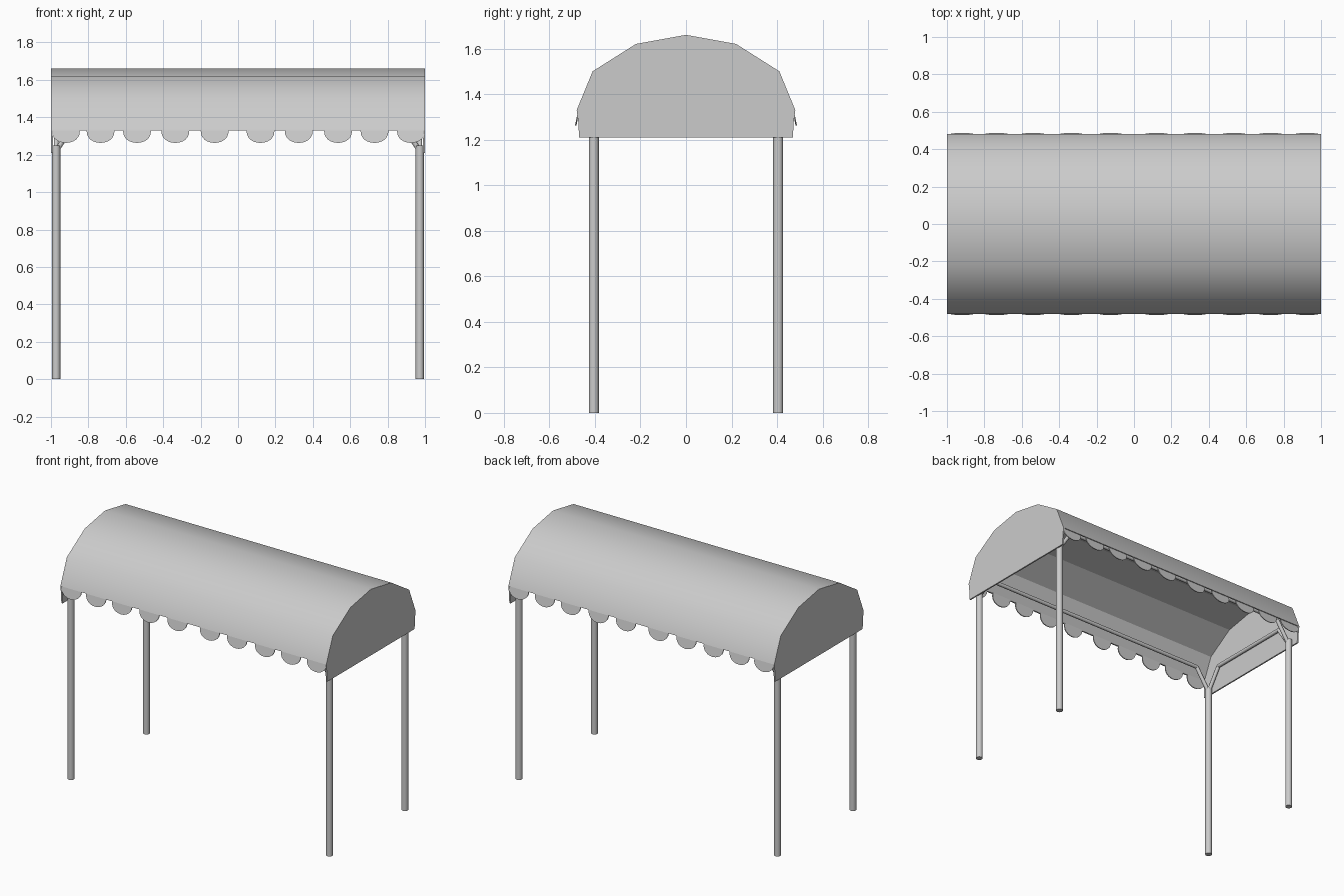
import bpy
import bmesh
from math import cos, sin, pi
from mathutils import Vector

cube = bpy.data.objects.get("Cube")
if cube:
    bpy.data.objects.remove(cube)

GREY = (0.6, 0.6, 0.6, 1)
grey = bpy.data.materials.new("plain grey")
grey.use_nodes = True
grey.diffuse_color = GREY
grey.node_tree.nodes["Principled BSDF"].inputs["Base Color"].default_value = GREY


def finish(name, bm):
    mesh = bpy.data.meshes.new(name)
    bm.to_mesh(mesh)
    bm.free()
    mesh.materials.append(grey)
    obj = bpy.data.objects.new(name, mesh)
    bpy.context.collection.objects.link(obj)
    return obj


def plate(name, outline, offset):
    """Flat outline thickened by an offset vector."""
    bm = bmesh.new()
    face = bm.faces.new([bm.verts.new(p) for p in outline])
    top = bmesh.ops.extrude_face_region(bm, geom=[face], use_keep_orig=True)["geom"]
    bmesh.ops.translate(bm, vec=offset, verts=[v for v in top if isinstance(v, bmesh.types.BMVert)])
    bmesh.ops.recalc_face_normals(bm, faces=bm.faces)
    return finish(name, bm)


def tube(name, start, end, radius, sides=12):
    start, end = Vector(start), Vector(end)
    axis = end - start
    bm = bmesh.new()
    bmesh.ops.create_cone(bm, cap_ends=True, segments=sides, radius1=radius,
                          radius2=radius, depth=axis.length)
    turn = axis.to_track_quat("Z", "Y").to_matrix().to_4x4()
    turn.translation = (start + end) / 2
    bm.transform(turn)
    for f in bm.faces:
        f.smooth = len(f.verts) == 4
    for e in bm.edges:
        e.smooth = all(len(f.verts) == 4 for f in e.link_faces)
    return finish(name, bm)


# Arched canopy: smooth outer skin, faceted lining
half = [(0.48, 1.33), (0.41, 1.50), (0.22, 1.62)]
arch = [(-y, z) for y, z in half] + [(0, 1.66)] + half[::-1]
lining = [(y * 0.98, z - 0.012 * (z > 1.4)) for y, z in arch]
bm = bmesh.new()
skins = []
for points in (arch, lining):
    skins.append([[bm.verts.new((x, y, z)) for x in (-1, 1)] for y, z in points])
for skin in skins:
    for a, b in zip(skin, skin[1:]):
        bm.faces.new((a[0], a[1], b[1], b[0])).smooth = skin is skins[0]
outer, inner = skins
for i in (0, -1):
    bm.faces.new((outer[i][0], outer[i][1], inner[i][1], inner[i][0]))
for s in (0, 1):
    for i in range(len(arch) - 1):
        bm.faces.new((outer[i][s], outer[i + 1][s], inner[i + 1][s], inner[i][s]))
bmesh.ops.recalc_face_normals(bm, faces=bm.faces)
for e in bm.edges:
    e.smooth = all(f.smooth for f in e.link_faces)
finish("canopy", bm)

# End panels hanging below the eaves
panel = [(-0.47, 1.21), (-0.472, 1.27)] + arch + [(0.472, 1.27), (0.47, 1.21)]
for side, s in (("left", 1), ("right", -1)):
    plate(side + "_end_panel", [(s, y, z) for y, z in panel], (-s * 0.01, 0, 0))

# Scalloped valance, flaring outwards along both eaves
centres = (-0.92, -0.735, -0.54, -0.335, -0.125, 0.12, 0.325, 0.535, 0.73, 0.925)
for side, s in (("front", -1), ("back", 1)):
    for n, cx in enumerate(centres):
        outline = []
        for i in range(13):
            a = pi * i / 12
            drop = 0.07 * sin(a) ** 0.8 if 0 < i < 12 else 0
            outline.append((cx + 0.075 * cos(a), s * (0.473 + 0.2 * drop), 1.333 - drop))
        plate(f"{side}_scallop_{n + 1}", outline, (0, -s * 0.006, 0))

# Posts, corner braces and the rails they carry
PX, PY, RAIL_Z, INSET = 0.972, 0.405, 1.37, 0.1
for xname, sx in (("left", 1), ("right", -1)):
    for yname, sy in (("front", -1), ("back", 1)):
        x, y = sx * PX, sy * PY
        corner = f"{yname}_{xname}"
        tube(corner + "_post", (x, y, 0), (x, y, 1.25), 0.022)
        tube(corner + "_long_brace", (x, y, 1.22), (x - sx * INSET, y, RAIL_Z), 0.013, 8)
        tube(corner + "_end_brace", (x, y, 1.22), (x, y - sy * INSET, RAIL_Z), 0.013, 8)
    tube(xname + "_end_rail", (sx * PX, INSET - PY, RAIL_Z), (sx * PX, PY - INSET, RAIL_Z), 0.013, 8)
for yname, sy in (("front", -1), ("back", 1)):
    tube(yname + "_rail", (INSET - PX, sy * PY, RAIL_Z), (PX - INSET, sy * PY, RAIL_Z), 0.013, 8)
